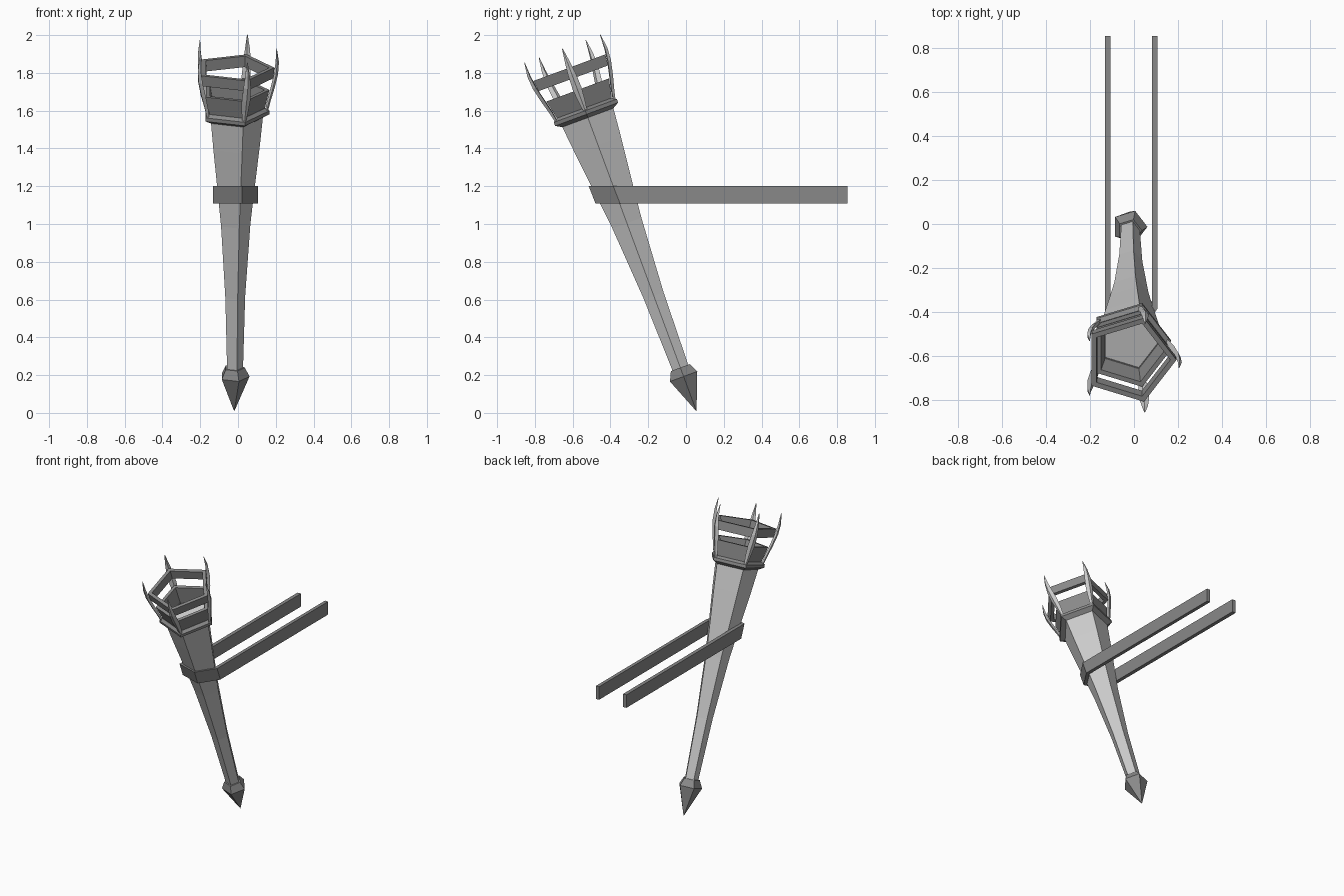
import bpy, bmesh
from math import sin, cos, radians, pi
from mathutils import Matrix, Vector

if "Cube" in bpy.data.objects:
    bpy.data.objects.remove(bpy.data.objects["Cube"])

TILT = radians(20.3)
# torch axis: tip of the pommel is the local origin
M = Matrix.Translation((-0.02, 0.055, 0.01)) @ Matrix.Rotation(TILT, 4, 'X')

dark = bpy.data.materials.new("dark_grey")
dark.diffuse_color = (0.25, 0.25, 0.25, 1)
dark.use_nodes = True
dark.node_tree.nodes["Principled BSDF"].inputs["Base Color"].default_value = dark.diffuse_color
light = bpy.data.materials.new("light_grey")
light.diffuse_color = (0.55, 0.55, 0.55, 1)
light.use_nodes = True
light.node_tree.nodes["Principled BSDF"].inputs["Base Color"].default_value = light.diffuse_color


def loft(name, rings, matrix, mat, loop=False):
    """Skin a list of equal-sized point rings; cap the ends or join them."""
    bm = bmesh.new()
    vs = [[bm.verts.new(p) for p in r] for r in rings]
    n = len(vs[0])
    pairs = list(zip(vs, vs[1:])) + ([(vs[-1], vs[0])] if loop else [])
    for a, b in pairs:
        for i in range(n):
            j = (i + 1) % n
            bm.faces.new((a[i], a[j], b[j], b[i]))
    if not loop:
        bm.faces.new(vs[0][::-1])
        bm.faces.new(vs[-1])
    bmesh.ops.remove_doubles(bm, verts=bm.verts, dist=0.0001)
    bmesh.ops.recalc_face_normals(bm, faces=bm.faces)
    bm.transform(matrix)
    me = bpy.data.meshes.new(name)
    bm.to_mesh(me)
    bm.free()
    me.materials.append(mat)
    ob = bpy.data.objects.new(name, me)
    bpy.context.collection.objects.link(ob)
    return ob


def five_sided(name, profile, mat, loop=False):
    """Five-sided turning of (height, radius) points about the torch axis."""
    rings = [[(r * cos(k * 2 * pi / 5), r * sin(k * 2 * pi / 5), s) for k in range(5)]
             for s, r in profile]
    return loft(name, rings, M, mat, loop)


# pommel and shaft
five_sided("pommel", [(0, 0.001), (0.195, 0.081), (0.245, 0.056)], dark)
five_sided("shaft", [(0.22, 0.046), (0.65, 0.058), (1.06, 0.086), (1.25, 0.107),
                     (1.50, 0.136), (1.69, 0.155)], light)

# rim, bowl wall and upper ring
five_sided("rim", [(1.655, 0.15), (1.675, 0.187), (1.695, 0.187), (1.71, 0.165),
                   (1.70, 0.135), (1.66, 0.135)], dark, True)
five_sided("bowl_wall", [(1.69, 0.158), (1.812, 0.186), (1.812, 0.160), (1.69, 0.135)],
           dark, True)
five_sided("upper_ring", [(1.878, 0.207), (1.938, 0.213), (1.938, 0.185), (1.878, 0.180)],
           dark, True)

# curved prongs at the corners: (height, outer radius, half width, depth)
prong = [(1.69, 0.178, 0.010, 0.015), (1.75, 0.193, 0.018, 0.020), (1.82, 0.213, 0.024, 0.022),
         (1.90, 0.232, 0.021, 0.022), (1.97, 0.237, 0.013, 0.018), (2.045, 0.226, 0.002, 0.003)]
for k in range(5):
    rings = [[(r, 0, s), (r - d * 0.5, w, s), (r - d, 0, s), (r - d * 0.5, -w, s)]
             for s, r, w, d in prong]
    loft(f"prong_{k + 1}", rings, M @ Matrix.Rotation(k * 2 * pi / 5, 4, 'Z'), light)

# wall strap: level U-shaped band that wraps the front of the shaft
# (outer x, outer y, inner x, inner y) at the top edge
path = [(0.106, 0.855, 0.082, 0.855), (0.106, -0.385, 0.082, -0.385),
        (0.020, -0.515, 0.008, -0.485), (-0.132, -0.465, -0.106, -0.448),
        (-0.132, 0.855, -0.106, 0.855)]
rings = []
for ox, oy, ix, iy in path:
    lean = 0.036 if oy < 0 else 0
    rings.append([(ox, oy, 1.20), (ix, iy, 1.20), (ix, iy + lean, 1.108), (ox, oy + lean, 1.108)])
loft("wall_strap", rings, Matrix.Identity(4), dark)
